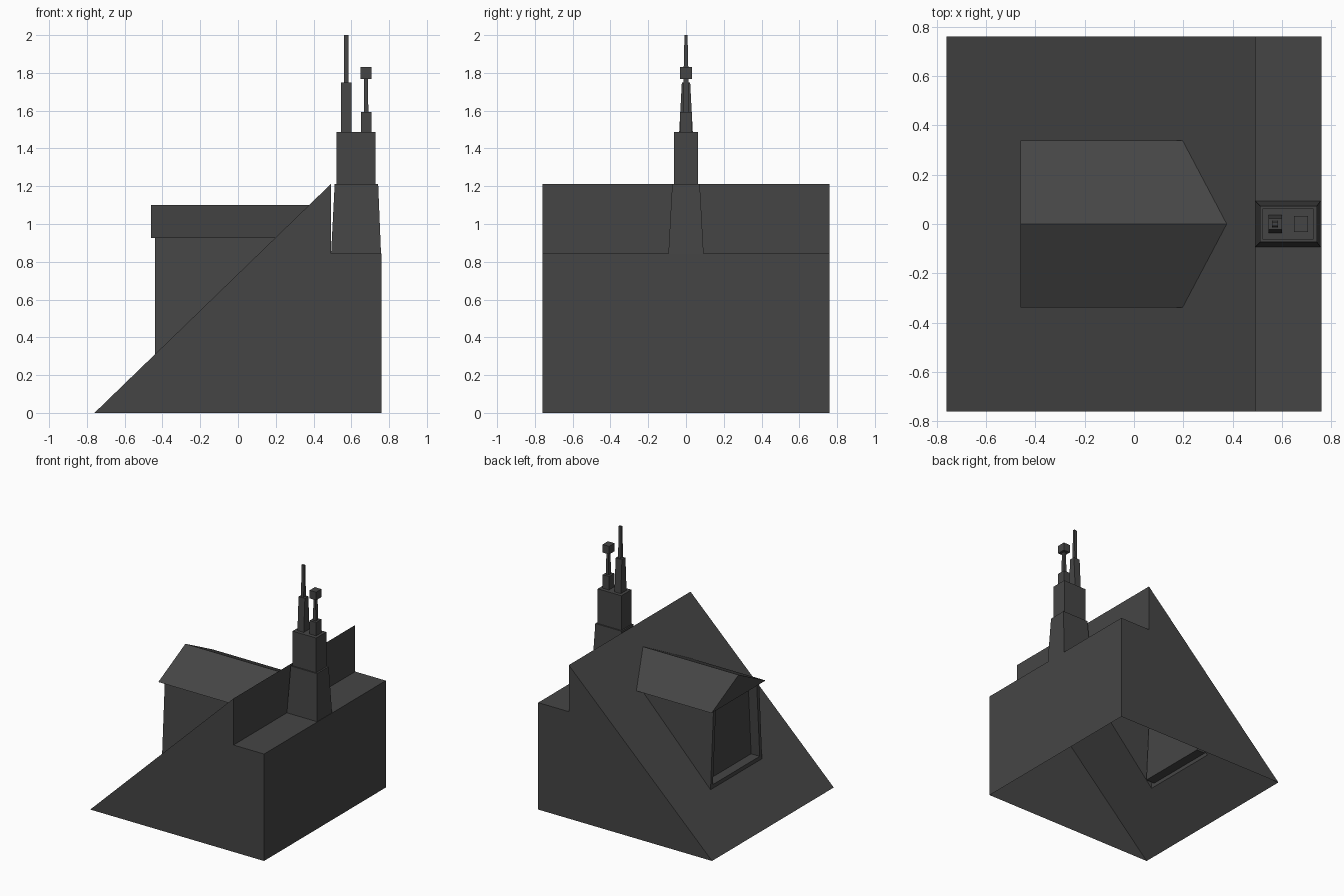
import bpy, bmesh
from mathutils import Vector

if "Cube" in bpy.data.objects:
    bpy.data.objects.remove(bpy.data.objects["Cube"])

slate = bpy.data.materials.new("dark slate grey")
slate.diffuse_color = (0.06, 0.06, 0.06, 1)
slate.use_nodes = True
slate.node_tree.nodes["Principled BSDF"].inputs["Base Color"].default_value = slate.diffuse_color


def make(name, faces):
    """Object from corner lists; shared corners are welded."""
    bm = bmesh.new()
    for f in faces:
        bm.faces.new([bm.verts.new(p) for p in f])
    bmesh.ops.remove_doubles(bm, verts=bm.verts, dist=1e-5)
    bmesh.ops.recalc_face_normals(bm, faces=bm.faces)
    me = bpy.data.meshes.new(name)
    bm.to_mesh(me)
    bm.free()
    me.materials.append(slate)
    ob = bpy.data.objects.new(name, me)
    bpy.context.collection.objects.link(ob)
    return ob


def rect(x0, x1, hy, z):
    return [(x0, -hy, z), (x1, -hy, z), (x1, hy, z), (x0, hy, z)]


def taper(name, bottom, top):
    """Box between two rectangles given as (x0, x1, half_y, z)."""
    a, b = rect(*bottom), rect(*top)
    sides = [[a[i], a[(i + 1) % 4], b[(i + 1) % 4], b[i]] for i in range(4)]
    make(name, [a, b] + sides)


W, PEAK, LEDGE, XP = 0.76, 1.213, 0.845, 0.493


def slope(x, y):
    return (x, y, (x + W) * PEAK / (XP + W))


# Main roof: open-bottomed shell, with an opening under the dormer
XF, XB = -0.44, 0.2                 # dormer front and back
YB, YT = 0.322, 0.285               # dormer half width at sill and eaves
ZE, ZR = 0.927, 1.10                # eaves and ridge heights
shell = []
for s in (-1, 1):
    shell.append([(-W, s * W, 0), (W, s * W, 0), (W, s * W, LEDGE),
                  (XP, s * W, LEDGE), (XP, s * W, PEAK)])
    shell.append([slope(-W, s * W), slope(XF, s * YB), slope(XB, s * YT), slope(XP, s * W)])
shell.append([slope(-W, -W), slope(-W, W), slope(XF, YB), slope(XF, -YB)])
shell.append([slope(XP, -W), slope(XP, W), slope(XB, YT), slope(XB, -YT)])
shell.append([(XP, -W, LEDGE), (XP, W, LEDGE), (XP, W, PEAK), (XP, -W, PEAK)])
shell.append([(XP, -W, LEDGE), (XP, W, LEDGE), (W, W, LEDGE), (W, -W, LEDGE)])
shell.append([(W, -W, 0), (W, W, 0), (W, W, LEDGE), (W, -W, LEDGE)])
make("main_roof", shell)

# Dormer walls: cheeks, front frame and recessed window pane
zs = slope(XF, 0)[2]
outer = [(XF, -YB, zs), (XF, YB, zs), (XF, YT, ZE), (XF, -YT, ZE)]
inner = [(XF, -YB + .03, zs + .03), (XF, YB - .03, zs + .03),
         (XF, YT - .03, ZE - .01), (XF, -YT + .03, ZE - .01)]
pane = [tuple(Vector(p) + Vector((0.075, 0, 0))) for p in inner]
walls = [pane]
for a, b in ((outer, inner), (inner, pane)):
    walls += [[a[i], a[(i + 1) % 4], b[(i + 1) % 4], b[i]] for i in range(4)]
for s in (-1, 1):
    walls.append([slope(XF, s * YB), slope(XB, s * YT), (XF, s * YT, ZE)])
make("dormer_walls", walls)

# Dormer gable roof running back into the main slope
XG, HY = -0.46, 0.338
xr = ZR * (XP + W) / PEAK - W
ridge_f, ridge_b = (XG, 0, ZR), (xr, 0, ZR)
gable = [[(XG, -HY, ZE), (XG, HY, ZE), ridge_f],
         [(XB, -HY, ZE), (XB, HY, ZE), ridge_b], rect(XG, XB, HY, ZE)]
for s in (-1, 1):
    gable.append([(XG, s * HY, ZE), (XB, s * HY, ZE), ridge_b, ridge_f])
make("dormer_roof", gable)

# Chimney and its pots
taper("chimney_base", (.493, .757, .093, LEDGE), (.512, .742, .073, PEAK))
taper("chimney_stack", (.522, .728, .063, PEAK), (.522, .728, .063, 1.487))
taper("tall_pot", (.545, .60, .036, 1.487), (.545, .60, .022, 1.75))
taper("tall_pipe", (.561, .584, .014, 1.75), (.561, .584, .008, 2.0))
taper("short_pot", (.65, .706, .033, 1.487), (.65, .706, .033, 1.593))
taper("short_pipe", (.666, .69, .014, 1.593), (.668, .688, .012, 1.768))
taper("pipe_cap", (.649, .706, .033, 1.768), (.649, .706, .033, 1.832))
